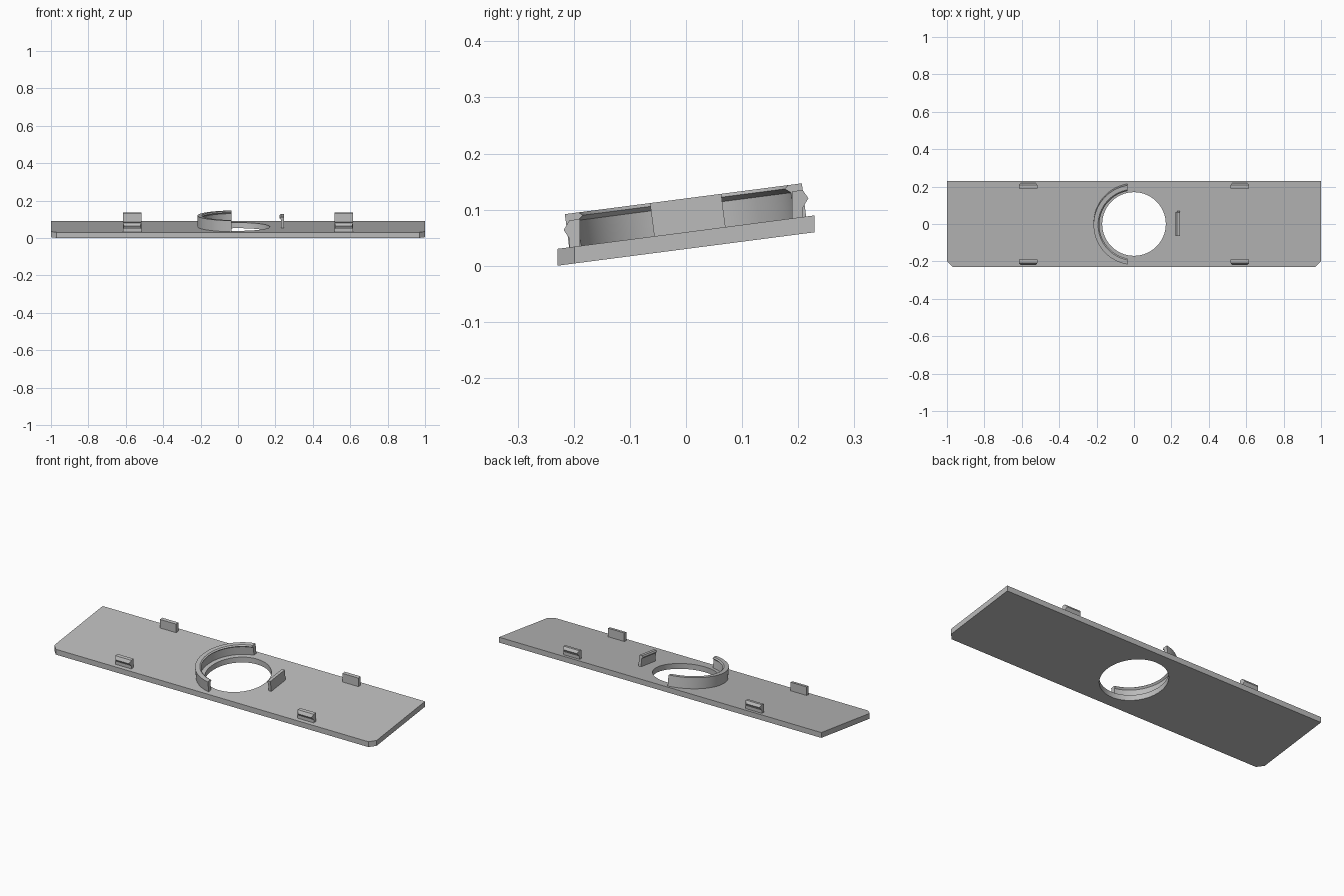
import bpy, bmesh, math
from mathutils import Matrix

SLOPE = 0.13          # rise of the plate from front to back
BASE = 0.03           # underside height at the middle
THICK = 0.03
HALF_Y = 0.229

cube = bpy.data.objects.get("Cube")
if cube:
    bpy.data.objects.remove(cube, do_unlink=True)

grey = bpy.data.materials.new("plain_grey")
grey.use_nodes = True
grey.diffuse_color = (0.5, 0.5, 0.5, 1)
grey.node_tree.nodes["Principled BSDF"].inputs["Base Color"].default_value = (0.5, 0.5, 0.5, 1)

# Plate and clips are slanted by shearing, ring and stop by tilting
SHEAR = Matrix.Identity(4)
SHEAR[2][1] = SLOPE
SHEAR[2][3] = BASE
TILT = Matrix.Translation((0, 0.003, BASE + THICK)) @ Matrix.Rotation(math.atan(SLOPE), 4, 'X')


def loft(name, sections, matrix):
    """Join a row of equal closed sections and cap both ends."""
    bm = bmesh.new()
    rows = [[bm.verts.new(p) for p in s] for s in sections]
    n = len(rows[0])
    for a, b in zip(rows, rows[1:]):
        for i in range(n):
            j = (i + 1) % n
            bm.faces.new((a[i], a[j], b[j], b[i]))
    bm.faces.new(rows[0])
    bm.faces.new(rows[-1])
    bmesh.ops.transform(bm, matrix=matrix, verts=bm.verts)
    bmesh.ops.recalc_face_normals(bm, faces=bm.faces)
    mesh = bpy.data.meshes.new(name)
    bm.to_mesh(mesh)
    bm.free()
    mesh.materials.append(grey)
    obj = bpy.data.objects.new(name, mesh)
    bpy.context.collection.objects.link(obj)
    return obj


def smooth(obj):
    bpy.ops.object.select_all(action='DESELECT')
    obj.select_set(True)
    bpy.context.view_layer.objects.active = obj
    bpy.ops.object.shade_smooth_by_angle(angle=math.radians(25))


# Base plate with two cut front corners
c = 0.03
outline = [(-1, HALF_Y), (-1, c - HALF_Y), (c - 1, -HALF_Y),
           (1 - c, -HALF_Y), (1, c - HALF_Y), (1, HALF_Y)]
plate = loft("base_plate", [[(x, y, z) for x, y in outline] for z in (0, THICK)], SHEAR)

# Round opening
STEPS = 96
circle = [(0.17 * math.cos(2 * math.pi * i / STEPS), 0.17 * math.sin(2 * math.pi * i / STEPS))
          for i in range(STEPS)]
cutter = loft("opening_cutter", [[(x, y, z) for x, y in circle] for z in (-0.2, 0.3)],
              Matrix.Identity(4))
cutter.hide_render = True
cutter.hide_viewport = True
cut = plate.modifiers.new("opening", 'BOOLEAN')
cut.operation = 'DIFFERENCE'
cut.solver = 'EXACT'
cut.object = cutter
bpy.context.view_layer.update()
bpy.ops.object.select_all(action='DESELECT')
plate.select_set(True)
bpy.context.view_layer.objects.active = plate
bpy.ops.object.modifier_apply(modifier=cut.name)
bpy.data.objects.remove(cutter, do_unlink=True)
smooth(plate)

# Half ring with an inward lip, ending on a flat plane across the plate
ring_profile = [(0.195, -0.004), (0.195, 0.046), (0.185, 0.054),
                (0.192, 0.06), (0.216, 0.06), (0.216, -0.004)]
RING_END = -0.036
sections = []
for i in range(65):
    section = []
    for r, z in ring_profile:
        start = math.acos(RING_END / r)
        a = start + (2 * math.pi - 2 * start) * i / 64
        section.append((r * math.cos(a), r * math.sin(a), z))
    sections.append(section)
smooth(loft("half_ring", sections, TILT))

# Small hooked stop facing the ring
stop_profile = [(0.23, -0.004), (0.23, 0.045), (0.223, 0.053),
                (0.229, 0.06), (0.246, 0.06), (0.246, -0.004)]
loft("hooked_stop", [[(x, y, z) for x, z in stop_profile] for y in (-0.06, 0.068)], TILT)

# Four edge clips, each with an outward ridge tapered at its ends
clip_profile = [(0.189, 0.026), (0.189, 0.078), (0.208, 0.078),
                (0.218, 0.062), (0.208, 0.046), (0.208, 0.026)]
for sx, side in ((-1, "right"), (1, "left")):
    for sy, end in ((-1, "front"), (1, "back")):
        rows = []
        for e in (-1, 1):
            rows.append([(sx * 0.566 + e * (0.042 if y > 0.21 else 0.05), sy * y, z)
                         for y, z in clip_profile])
        loft(f"{end}_{side}_clip", rows, SHEAR)
